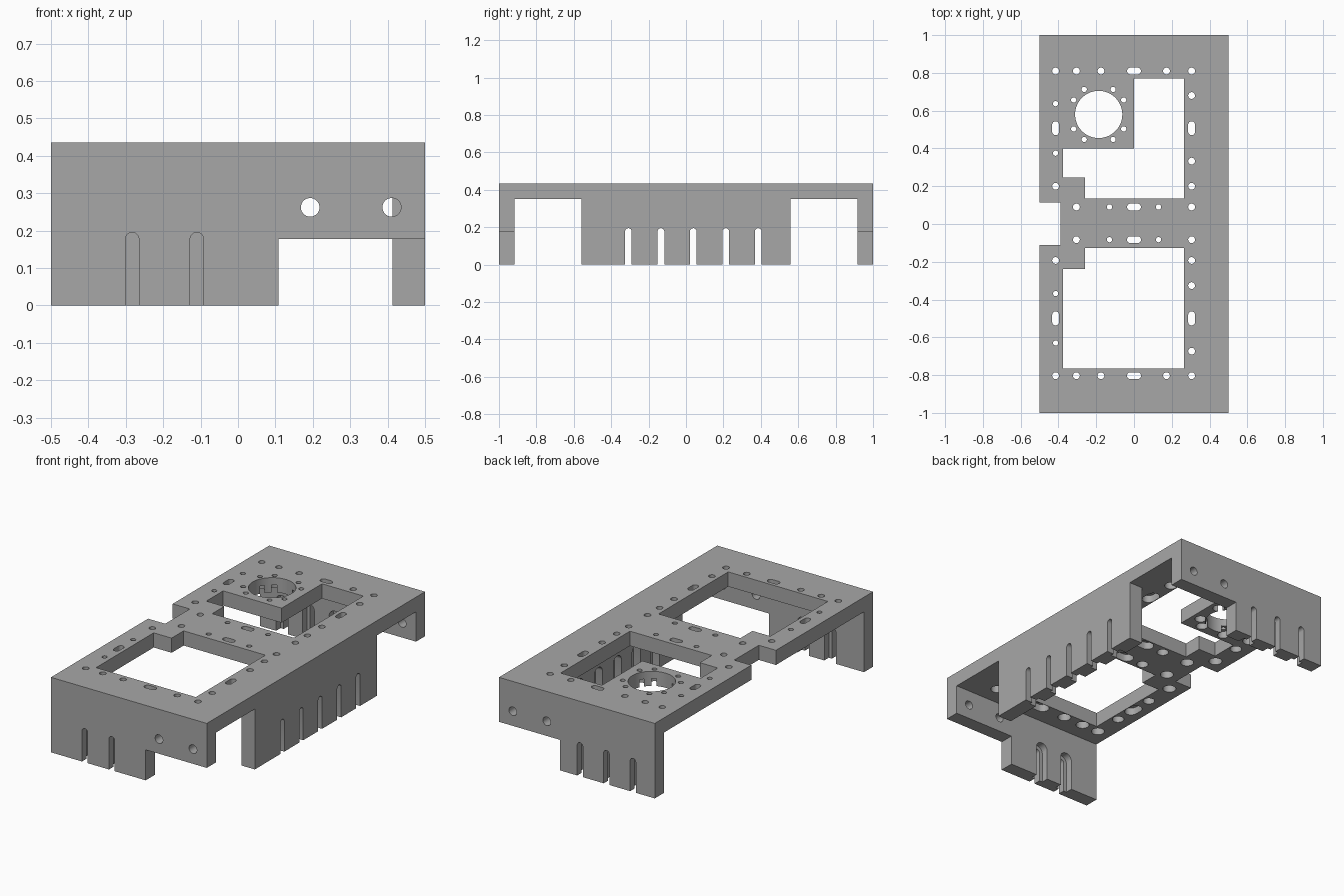
import bpy, bmesh, math

if "Cube" in bpy.data.objects:
    bpy.data.objects.remove(bpy.data.objects["Cube"])

TOP, UNDER = 0.435, 0.35      # plate top and underside
INNER_X, INNER_Y = 0.413, 0.917  # inner wall faces

grey = bpy.data.materials.new("plain grey")
grey.use_nodes = True
grey.diffuse_color = (0.39, 0.39, 0.39, 1)
grey.node_tree.nodes["Principled BSDF"].inputs["Base Color"].default_value = (0.39, 0.39, 0.39, 1)


def rect(u0, u1, v0, v1):
    return [(u0, v0), (u1, v0), (u1, v1), (u0, v1)]


def stadium(u, v, r, du=0, dv=0, n=24):
    """Round outline, stretched by du or dv to each side."""
    pts = []
    for i in range(n):
        a = 2 * math.pi * (i + 0.5) / n
        c, s = math.cos(a), math.sin(a)
        pts.append((u + r * c + math.copysign(du, c), v + r * s + math.copysign(dv, s)))
    return pts


def arch(u, r):
    """Round-topped slot, open at the bottom."""
    return stadium(u, 0.04, r, dv=0.137)


def prism(bm, outline, axis, lo, hi):
    place = {"x": lambda u, v, w: (w, u, v),
             "y": lambda u, v, w: (u, w, v),
             "z": lambda u, v, w: (u, v, w)}[axis]
    a = [bm.verts.new(place(u, v, lo)) for u, v in outline]
    b = [bm.verts.new(place(u, v, hi)) for u, v in outline]
    bm.faces.new(a[::-1])
    bm.faces.new(b)
    for i in range(len(a)):
        j = (i + 1) % len(a)
        bm.faces.new((a[i], a[j], b[j], b[i]))


def make_object(name, bm):
    bmesh.ops.recalc_face_normals(bm, faces=bm.faces)
    mesh = bpy.data.meshes.new(name)
    bm.to_mesh(mesh)
    bm.free()
    obj = bpy.data.objects.new(name, mesh)
    bpy.context.collection.objects.link(obj)
    mesh.materials.append(grey)
    return obj


def cut(body, bm):
    cutter = make_object("cutter", bm)
    cutter.hide_render = True
    mod = body.modifiers.new("cut", "BOOLEAN")
    mod.operation, mod.solver, mod.object = "DIFFERENCE", "EXACT", cutter
    bpy.context.view_layer.objects.active = body
    bpy.ops.object.modifier_apply(modifier=mod.name)
    bpy.data.objects.remove(cutter)


def flip(y):
    return 0.007 - y


# Solid block
bm = bmesh.new()
prism(bm, rect(-0.5, 0.5, -1, 1), "z", 0, TOP)
body = make_object("cover_body", bm)

# Hollow underside, open on one long side and at two side doorways
bm = bmesh.new()
prism(bm, [(-0.6, -INNER_Y), (0.6, -INNER_Y), (0.6, -0.56), (INNER_X, -0.56),
           (INNER_X, 0.56), (0.6, 0.56), (0.6, INNER_Y), (-0.6, INNER_Y)], "z", -0.1, UNDER)
cut(body, bm)

# Plate holes: x, y, radius, half stretch in x, half stretch in y
R, S, L = 0.018, 0.014, 0.019
half = [(x, 0.81, R, 0, 0) for x in (-0.415, -0.305, -0.175, 0.172, 0.305)]
half += [(0.305, y, R, 0, 0) for y in (0.68, 0.333, 0.2)]
half += [(-0.415, 0.637, S, 0, 0), (-0.415, 0.375, S, 0, 0), (-0.415, 0.2, R, 0, 0)]
half += [(s * 0.305, 0.09, R, 0, 0) for s in (-1, 1)]
half += [(s * 0.13, 0.09, S, 0, 0) for s in (-1, 1)]
half += [(0, y, R, L, 0) for y in (0.81, 0.09)]
half += [(x, 0.507, R, 0, L) for x in (-0.415, 0.305)]
holes = half + [(x, flip(y), r, du, dv) for x, y, r, du, dv in half]
for quarter in range(4):
    for deg in (30, 60):
        a = math.radians(deg + 90 * quarter)
        holes.append((-0.187 + 0.153 * math.cos(a), 0.58 + 0.153 * math.sin(a), S, 0, 0))

# Wall slots: axis, position, outer and inner wall planes
slots = [("x", y, 0.5, INNER_X) for y in (-0.308, -0.134, 0.039, 0.213, 0.386)]
slots += [("y", x, -1, -INNER_Y) for x in (-0.283, -0.11)]
slots += [("y", x, 1, INNER_Y) for x in (-0.36, -0.19, -0.02)]

# Openings that go right through
bm = bmesh.new()
prism(bm, rect(-0.6, -0.39, -0.11, 0.115), "z", 0.3, 0.5)
prism(bm, [(-0.375, -0.765), (0.265, -0.765), (0.265, -0.127), (-0.26, -0.127),
           (-0.26, -0.237), (-0.375, -0.237)], "z", 0.3, 0.5)
prism(bm, [(0, 0.77), (0, 0.4), (-0.375, 0.4), (-0.375, 0.245), (-0.26, 0.245),
           (-0.26, 0.135), (0.265, 0.135), (0.265, 0.77)], "z", 0.3, 0.5)
prism(bm, stadium(-0.187, 0.58, 0.125, n=64), "z", 0.3, 0.5)
for x, y, r, du, dv in holes:
    prism(bm, stadium(x, y, r, du, dv), "z", 0.3, 0.5)
for axis, p, outer, inner in slots:
    prism(bm, arch(p, 0.018), axis, inner * 0.95, outer * 1.1)
for side in (-1, 1):
    prism(bm, rect(0.108, 0.6, -0.1, 0.177), "y", side * 0.75, side * 1.1)
    for x in (0.193, 0.411):
        prism(bm, stadium(x, 0.262, 0.025), "y", side * 0.85, side * 1.1)
cut(body, bm)

# Wider recesses on the hidden side of holes and slots
bm = bmesh.new()
for x, y, r, du, dv in holes:
    prism(bm, stadium(x, y, r + 0.018, du, dv), "z", 0.3, 0.393)
for axis, p, outer, inner in slots:
    prism(bm, arch(p, 0.038), axis, inner * 0.95, (inner + outer) / 2)
cut(body, bm)

# Smooth round walls, sharp corners
body.data.materials.clear()
body.data.materials.append(grey)
bpy.ops.object.select_all(action="DESELECT")
body.select_set(True)
bpy.context.view_layer.objects.active = body
bpy.ops.object.shade_smooth_by_angle(angle=math.radians(30))
